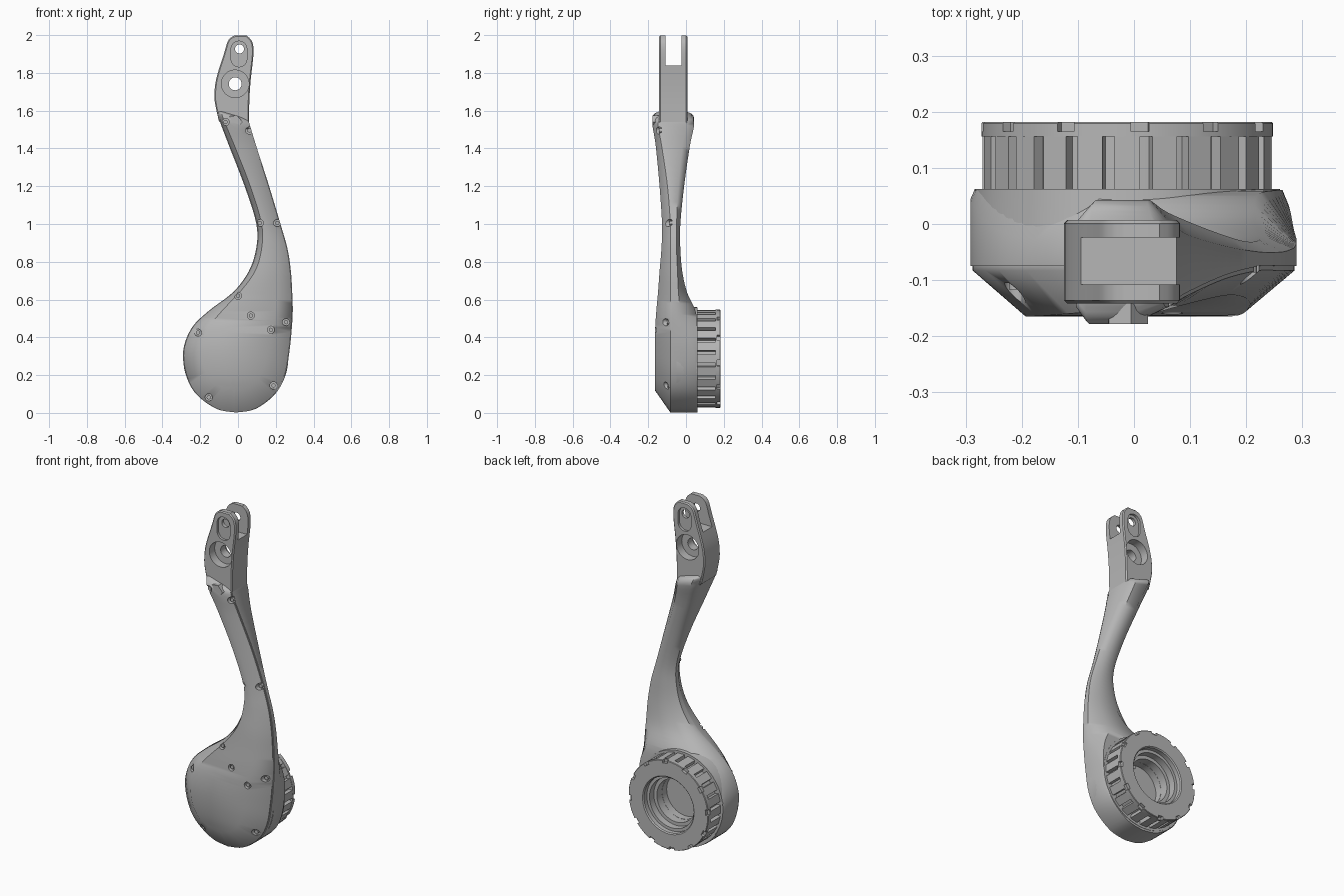
import bpy, bmesh, math
from mathutils import Vector
from mathutils.bvhtree import BVHTree

cube = bpy.data.objects.get("Cube")
if cube:
    bpy.data.objects.remove(cube, do_unlink=True)

grey = bpy.data.materials.new("machined_grey")
grey.use_nodes = True
tone = (0.47, 0.47, 0.47, 1)
grey.diffuse_color = tone
grey.node_tree.nodes["Principled BSDF"].inputs["Base Color"].default_value = tone

HUB_X, HUB_Z = -0.012, 0.287


def make(name, bm):
    bmesh.ops.remove_doubles(bm, verts=bm.verts, dist=1e-5)
    bmesh.ops.recalc_face_normals(bm, faces=bm.faces)
    mesh = bpy.data.meshes.new(name)
    bm.to_mesh(mesh)
    bm.free()
    ob = bpy.data.objects.new(name, mesh)
    bpy.context.collection.objects.link(ob)
    mesh.materials.append(grey)
    return ob


def prism(bm, pts, y0, y1):
    """Extrude an (x, z) outline along y."""
    a = [bm.verts.new((x, y0, z)) for x, z in pts]
    b = [bm.verts.new((x, y1, z)) for x, z in pts]
    bm.faces.new(a)
    bm.faces.new(b[::-1])
    for i in range(len(a)):
        j = (i + 1) % len(a)
        bm.faces.new((a[i], b[i], b[j], a[j]))


def disc(x, z, r, n=32):
    return [(x + r * math.cos(math.tau * i / n), z + r * math.sin(math.tau * i / n))
            for i in range(n)]


def box(x0, x1, z0, z1):
    return [(x0, z0), (x1, z0), (x1, z1), (x0, z1)]


def radial_block(bm, angle, r0, r1, width, y0, y1):
    out = Vector((math.cos(angle), math.sin(angle)))
    side = Vector((-out.y, out.x)) * width / 2
    c = Vector((HUB_X, HUB_Z))
    prism(bm, [c + out * r0 - side, c + out * r1 - side,
               c + out * r1 + side, c + out * r0 + side], y0, y1)


def lathe(name, profile, n=72):
    """Revolve a closed (radius, y) profile about the hub axis."""
    bm = bmesh.new()
    rings = []
    for i in range(n):
        a = math.tau * i / n
        rings.append([bm.verts.new((HUB_X + r * math.cos(a), y, HUB_Z + r * math.sin(a)))
                      for r, y in profile])
    m = len(profile)
    for i in range(n):
        p, q = rings[i], rings[(i + 1) % n]
        for k in range(m):
            bm.faces.new((p[k], p[(k + 1) % m], q[(k + 1) % m], q[k]))
    return make(name, bm)


def apply_mods(ob):
    bpy.context.view_layer.objects.active = ob
    for mod in list(ob.modifiers):
        bpy.ops.object.modifier_apply(modifier=mod.name)


def subtract(ob, bm):
    cutter = make("cutter", bm)
    cutter.hide_render = True
    mod = ob.modifiers.new("cut", "BOOLEAN")
    mod.operation, mod.solver, mod.object = "DIFFERENCE", "EXACT", cutter
    apply_mods(ob)
    bpy.data.objects.remove(cutter, do_unlink=True)


def cut(ob, *prisms):
    """Subtract prisms that do not touch one another."""
    bm = bmesh.new()
    for p in prisms:
        prism(bm, *p)
    subtract(ob, bm)


def smooth(ob, degrees):
    bpy.ops.object.select_all(action="DESELECT")
    ob.select_set(True)
    bpy.context.view_layer.objects.active = ob
    bpy.ops.object.shade_smooth_by_angle(angle=math.radians(degrees))


def spline(v, steps=5):
    """Catmull-Rom resampling of one column of station values."""
    out = []
    for i in range(len(v) - 1):
        a, b, c, d = v[max(i - 1, 0)], v[i], v[i + 1], v[min(i + 2, len(v) - 1)]
        for s in range(steps):
            t = s / steps
            out.append(b + t / 2 * (c - a + t * (2 * a - 5 * b + 4 * c - d
                                                 + t * (3 * (b - c) + d - a))))
    return out + [v[-1]]


# Arm shell: stations running from the round bottom up the curved neck
upper = [.45, .54, .64, .75, .87, 1.0, 1.2, 1.42, 1.57, 1.6]
rim_z = spline([.002, .022, .1, .2, .33] + upper)
rim_l = spline([-.01, -.115, -.222, -.275, -.29, -.245, -.155, -.025, .057, .096, .097, .035, -.05, -.105, -.1])
rim_r = spline([-.01, .095, .197, .25, .273, .285, .29, .287, .28, .262, .225, .165, .098, .063, .055])
face_z = spline([.12, .13, .17, .25, .35] + upper)
face_l = spline([-.01, -.07, -.14, -.185, -.19, -.155, -.085, .01, .09, .125, .125, .065, -.02, -.08, -.085])
face_r = spline([-.01, .05, .1, .14, .165, .185, .198, .205, .207, .195, .165, .105, .035, -.005, .01])
face_y = spline([-.165] * 5 + [-.163, -.157, -.148, -.14, -.13, -.127, -.14, -.16, -.178, -.142])
seam_y = spline([-.075] * 11 + [-.09, -.12, -.14, -.125])
side_y = spline([.05] * 4 + [.04, -.01, -.03, -.04, -.045, -.05, -.05, -.04, -.02, 0, -.02])
back_y = spline([.06] * 6 + [.05, .005, -.02, -.03, -.03, -.01, .02, .043, .008])
back_k = spline([.97] * 5 + [.88, .68, .55, .5, .5, .5, .5, .5, .55, .7])
slant = spline([0] * 12 + [.08, .28, .3])

bm = bmesh.new()
sections = []
for i, z in enumerate(rim_z):
    l, r = rim_l[i], rim_r[i]
    mid, half = (l + r) / 2, (r - l) / 2 * back_k[i]
    lip = min(.004, (r - l) / 4)
    pts = [(face_l[i], face_y[i], face_z[i]), (l + lip, seam_y[i] - .008, z),
           (l + lip, seam_y[i], z), (l, seam_y[i], z),
           (l, side_y[i], z), (mid - half, back_y[i], z),
           (mid + half, back_y[i], z), (r, side_y[i], z),
           (r, seam_y[i], z), (r - lip, seam_y[i], z),
           (r - lip, seam_y[i] - .008, z), (face_r[i], face_y[i], face_z[i])]
    sections.append([bm.verts.new((x, y, h - slant[i] * (x - l))) for x, y, h in pts])
for p, q in zip(sections, sections[1:]):
    for k in range(len(p)):
        j = (k + 1) % len(p)
        bm.faces.new((p[k], p[j], q[j], q[k]))
bm.faces.new(sections[0])
bm.faces.new(sections[-1])
bmesh.ops.remove_doubles(bm, verts=bm.verts, dist=1e-5)
bmesh.ops.dissolve_degenerate(bm, edges=bm.edges, dist=1e-5)
arm = make("arm_shell", bm)

# Screw recesses and screws on the front cover
tree = BVHTree.FromPolygons([v.co for v in arm.data.vertices],
                            [p.vertices for p in arm.data.polygons])
spots = [(-.066, 1.54), (.06, 1.495), (.115, 1.005), (.208, 1.005), (0, .62), (.068, .515),
         (.255, .48), (.174, .44), (-.212, .425), (.188, .145), (-.155, .082)]
recesses, heads = [], bmesh.new()
for x, z in spots:
    hit = tree.ray_cast(Vector((x, -1, z)), Vector((0, 1, 0)))[0]
    y = hit.y if hit else -.1
    recesses.append((disc(x, z, .019, 20), -.4, y + .018))
    prism(heads, disc(x, z, .011, 16), y + .006, y + .03)
cut(arm, (disc(HUB_X, HUB_Z, .124, 48), .02, .3))
cut(arm, *recesses)
smooth(arm, 50)
smooth(make("cover_screws", heads), 30)

# Round housing behind the shell and the hub ring that turns in it
smooth(lathe("hub_housing", [(.124, -.05), (.278, -.05), (.272, .062), (.124, .062)]), 30)
hub = lathe("hub_ring", [(.236, .055), (.236, .156), (.26, .156), (.26, .179), (.257, .182),
                         (.168, .182), (.162, .176), (.162, .15), (.145, .15),
                         (.145, .11), (.125, .11), (.125, .055)])
bm = bmesh.new()
for i in range(12):
    radial_block(bm, math.radians(30 * i - 5), .243, .3, .032, .165, .2)
subtract(hub, bm)
smooth(hub, 30)

bm = bmesh.new()
for i in range(24):
    radial_block(bm, math.tau * i / 24, .22, .258, .046, .06, .157)
make("hub_ribs", bm)

# Two screws on the floor of the bore
bm = bmesh.new()
for x, z in spots[5:8:2]:
    prism(bm, disc(x - .05, z - .12, .01, 12), .01, .026)
make("bore_screws", bm)

# Forked top end with slot, pivot bores and oval recesses
left = spline([-.1, -.118, -.125, -.115, -.075, -.05, -.015], 4)
left_z = spline([1.54, 1.62, 1.68, 1.77, 1.9, 1.975, 1.999], 4)
right = spline([.045, .075, .082, .068, .06, .058], 4)
right_z = spline([1.999, 1.965, 1.9, 1.77, 1.65, 1.5], 4)
bm = bmesh.new()
prism(bm, list(zip(left, left_z)) + list(zip(right, right_z)), -.142, .007)
fork = make("fork_end", bm)
bevel = fork.modifiers.new("edge", "BEVEL")
bevel.width, bevel.segments, bevel.limit_method = .006, 1, "ANGLE"
bevel.angle_limit = math.radians(60)
apply_mods(fork)
cut(fork, (box(-.3, .3, 1.84, 2.2), -.108, -.024))
oval = []
for i in range(32):
    a = math.tau * (i + .5) / 32
    oval.append((.005 + .042 * math.cos(a),
                 1.9 + math.copysign(.026, math.sin(a)) + .042 * math.sin(a)))
cut(fork, (oval, -.3, -.128), (oval, -.007, .2))
cut(fork, (disc(.008, 1.927, .024, 24), -.3, .2))
cut(fork, (disc(-.015, 1.742, .073), -.3, -.092), (disc(-.015, 1.742, .073), -.043, .2))
cut(fork, (disc(-.015, 1.742, .034), -.3, .2))
smooth(fork, 30)

# Raised cable guide where the cover meets the fork
bm = bmesh.new()
prism(bm, [(-.045, 1.57), (-.03, 1.54), (.01, 1.525), (.025, 1.54), (-.005, 1.575)], -.178, -.13)
make("cable_guide", bm)
